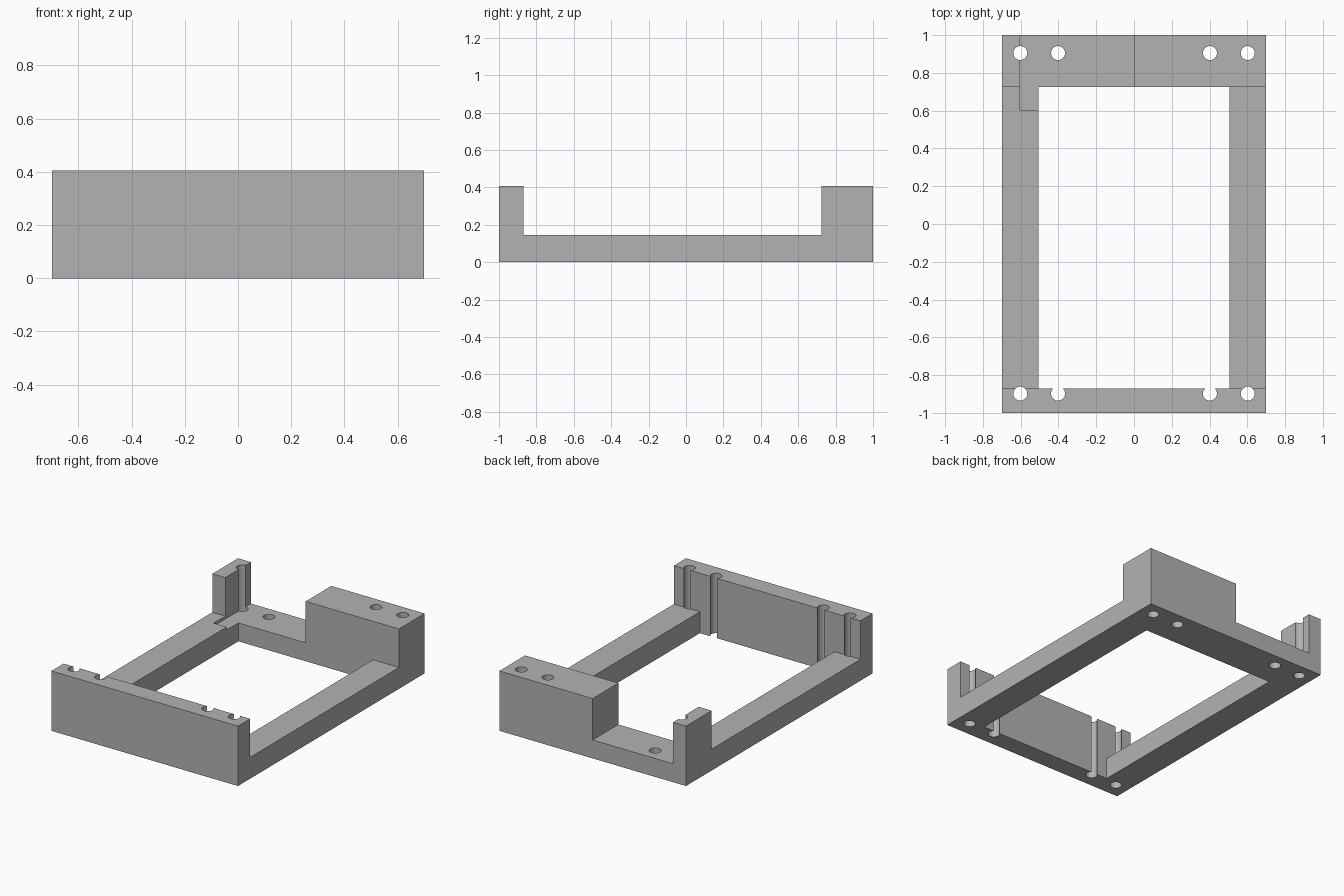
import bpy

# Remove the default cube
cube = bpy.data.objects.get("Cube")
if cube:
    bpy.data.objects.remove(cube, do_unlink=True)

# Single plain grey
GREY = (0.45, 0.45, 0.45, 1)
mat = bpy.data.materials.new("plain grey")
mat.use_nodes = True
mat.diffuse_color = GREY
mat.node_tree.nodes["Principled BSDF"].inputs["Base Color"].default_value = GREY


def box(name, x, y, z):
    """Box spanning the given (min, max) ranges."""
    spans = (x, y, z)
    bpy.ops.mesh.primitive_cube_add(size=1, location=[(a + b) / 2 for a, b in spans])
    ob = bpy.context.object
    ob.name = name
    ob.scale = [b - a for a, b in spans]
    bpy.ops.object.transform_apply(location=True, rotation=False, scale=True)
    return ob


def hole(name, x, y):
    """Upright cylinder passing through the full height."""
    bpy.ops.mesh.primitive_cylinder_add(vertices=32, radius=0.037, depth=1, location=(x, y, 0.2))
    ob = bpy.context.object
    ob.name = name
    bpy.ops.object.transform_apply(location=True, rotation=False, scale=False)
    return ob


FRONT_WALL, BACK_WALL = -0.87, 0.725
HEIGHT, RAIL_TOP, RECESS_TOP = 0.406, 0.145, 0.125

# Solid block the bracket is milled from
frame = box("bracket_frame", (-0.7, 0.7), (-1, 1), (0, HEIGHT))
frame.data.materials.append(mat)

# Space above the rails, central opening, and recess between corner post and block
cutters = [
    box("rail_clearance", (-1, 1), (FRONT_WALL, BACK_WALL), (RAIL_TOP, 1)),
    box("central_opening", (-0.505, 0.505), (FRONT_WALL, BACK_WALL), (-1, 1)),
    box("back_recess", (-0.603, 0), (0.6, 1.2), (RECESS_TOP, 1)),
]

# Screw holes, mirrored left and right, front and back
for y in (-0.898, 0.905):
    for x in (0.402, 0.602):
        for side in (-1, 1):
            cutters.append(hole("screw_hole", side * x, y))

for cutter in cutters:
    cutter.hide_render = True
    mod = frame.modifiers.new(cutter.name, "BOOLEAN")
    mod.operation = "DIFFERENCE"
    mod.solver = "EXACT"
    mod.object = cutter

# Bake the cuts and discard the cutters
graph = bpy.context.evaluated_depsgraph_get()
frame.data = bpy.data.meshes.new_from_object(frame.evaluated_get(graph))
frame.modifiers.clear()
for cutter in cutters:
    bpy.data.objects.remove(cutter, do_unlink=True)

# One material on every face, smooth bores with sharp edges
frame.data.materials.clear()
frame.data.materials.append(mat)
for face in frame.data.polygons:
    face.material_index = 0
bpy.ops.object.select_all(action="DESELECT")
frame.select_set(True)
bpy.context.view_layer.objects.active = frame
bpy.ops.object.shade_smooth_by_angle()
